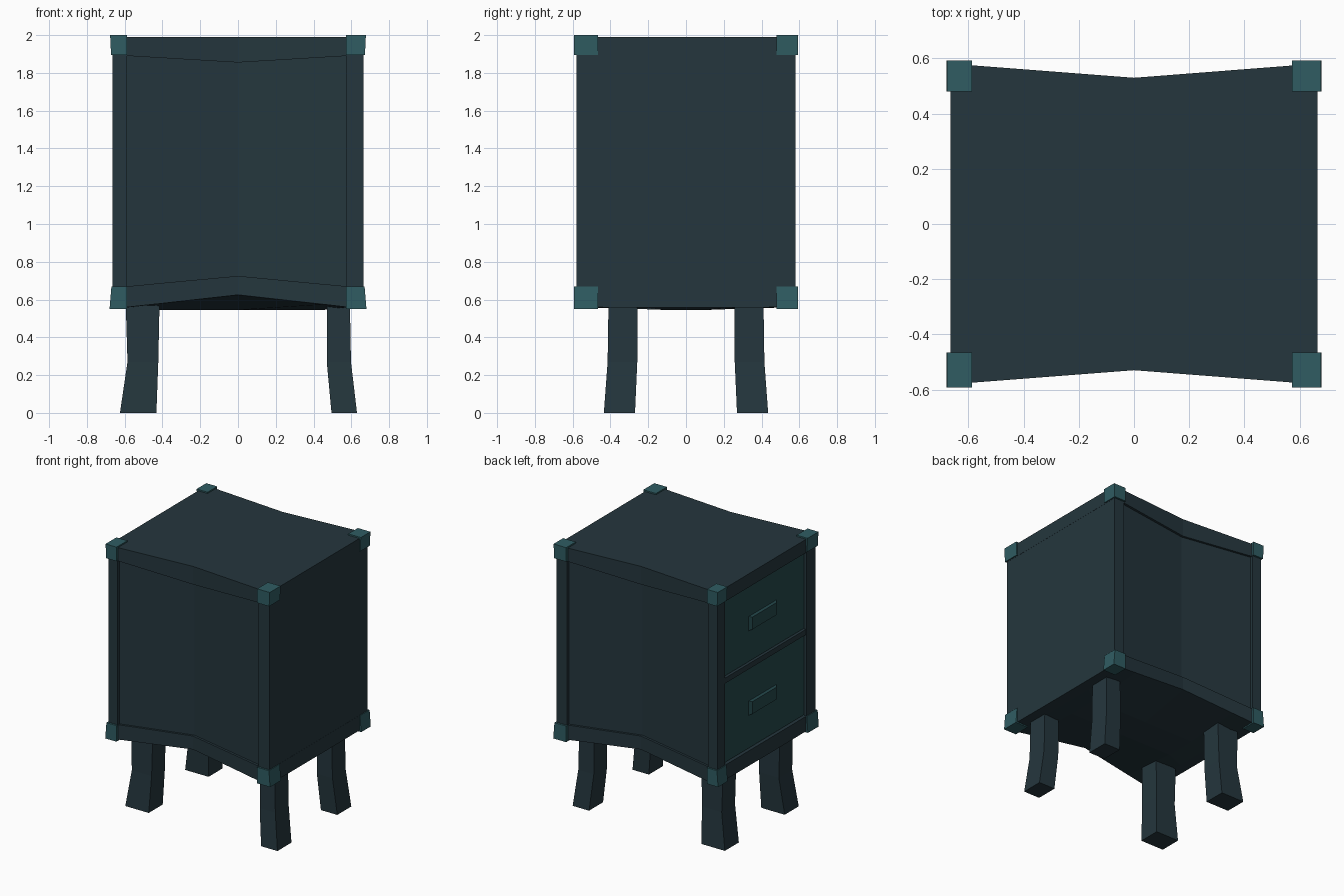
import bpy, bmesh

if "Cube" in bpy.data.objects:
    bpy.data.objects.remove(bpy.data.objects["Cube"])


def material(name, rgb):
    m = bpy.data.materials.new(name)
    m.diffuse_color = (*rgb, 1)
    m.use_nodes = True
    m.node_tree.nodes["Principled BSDF"].inputs["Base Color"].default_value = m.diffuse_color
    return m


WOOD = material("dark slate wood", (0.018, 0.037, 0.047))
DRAWER = material("deep teal drawer", (0.018, 0.066, 0.072))
METAL = material("teal corner cap", (0.029, 0.108, 0.123))


def loft(name, rings, mat):
    """Skin a list of equal-length point rings and cap both ends."""
    bm = bmesh.new()
    vs = [[bm.verts.new(p) for p in r] for r in rings]
    n = len(rings[0])
    for a, b in zip(vs, vs[1:]):
        for i in range(n):
            j = (i + 1) % n
            bm.faces.new((a[i], a[j], b[j], b[i]))
    bm.faces.new(vs[0])
    bm.faces.new(vs[-1])
    bmesh.ops.recalc_face_normals(bm, faces=bm.faces)
    me = bpy.data.meshes.new(name)
    bm.to_mesh(me)
    bm.free()
    me.materials.append(mat)
    ob = bpy.data.objects.new(name, me)
    bpy.context.collection.objects.link(ob)
    return ob


def rect(x0, x1, y0, y1, z):
    return [(x0, y0, z), (x1, y0, z), (x1, y1, z), (x0, y1, z)]


def box(name, x0, x1, y0, y1, z0, z1, mat):
    return loft(name, [rect(x0, x1, y0, y1, z0), rect(x0, x1, y0, y1, z1)], mat)


def slab(name, stations, mat):
    """Pinched slab along x: station = x, half depth, edge bottom, top, belly z, belly half depth."""
    rings = [[(x, -d, zb), (x, -d, zt), (x, d, zt), (x, d, zb), (x, bd, bz), (x, -bd, bz)]
             for x, d, zb, zt, bz, bd in stations]
    return loft(name, rings, mat)


# Top board with a pinched waist and a lower edge that dips in the middle
slab("top_board", [(x, d, z, 1.99, z, 0.2) for x, d, z in
     ((-0.665, 0.58, 1.89), (-0.585, 0.575, 1.89), (0, 0.53, 1.855),
      (0.58, 0.575, 1.89), (0.665, 0.58, 1.89))], WOOD)

# Base board with an arched apron front and back and a low belly underneath
slab("base_board", [(-0.665, 0.58, 0.56, 0.67, 0.558, 0.2),
                    (-0.585, 0.575, 0.56, 0.67, 0.556, 0.2),
                    (-0.42, 0.562, 0.578, 0.686, 0.546, 0.12),
                    (0, 0.53, 0.625, 0.725, 0.545, 0.12),
                    (0.46, 0.565, 0.574, 0.681, 0.546, 0.12),
                    (0.58, 0.575, 0.56, 0.67, 0.556, 0.2),
                    (0.665, 0.58, 0.56, 0.67, 0.558, 0.2)], WOOD)

# Carcass with recessed, pinched front and back panels
slab("carcass", [(x, d, 0.64, 1.92, 0.64, 0.2) for x, d in
     ((-0.635, 0.56), (-0.585, 0.558), (0, 0.513), (0.6, 0.558))], WOOD)

# Plain right side and the posts beside the drawers
box("right_side", 0.575, 0.664, -0.579, 0.579, 0.65, 1.91, WOOD)
box("drawer_post_back", -0.664, -0.587, 0.49, 0.579, 0.65, 1.91, WOOD)
box("drawer_post_front", -0.664, -0.587, -0.579, -0.47, 0.65, 1.91, WOOD)
box("drawer_rail", -0.66, -0.6, -0.48, 0.5, 1.275, 1.315, WOOD)

# Drawers with bevelled handles on the left side
for label, z0, z1 in (("lower", 0.675, 1.27), ("upper", 1.32, 1.885)):
    box(label + "_drawer", -0.645, -0.6, -0.467, 0.487, z0, z1, DRAWER)
    zc = (z0 + z1) / 2
    outline = lambda x, g: [(x, -0.15 + g, zc - 0.055 + g * .3), (x, 0.19 - g, zc - 0.055 + g * .3),
                            (x, 0.19 - g, zc + 0.055 - g * .3), (x, -0.15 + g, zc + 0.055 - g * .3)]
    loft(label + "_handle", [outline(-0.64, 0), outline(-0.662, 0.03)], DRAWER)

# Corner caps, slightly flared at the outer ends
for sx in (-1, 1):
    for sy in (-1, 1):
        for label, z0, z1, f0, f1 in (("base", 0.55, 0.67, 0.68, 0.67), ("top", 1.895, 2.0, 0.672, 0.677)):
            xi = 0.587 if sx < 0 else 0.573
            yi = 0.48 if sy > 0 else 0.465
            name = f"{label}_cap_{'left' if sx < 0 else 'right'}_{'front' if sy < 0 else 'back'}"
            loft(name, [rect(sx * xi, sx * f, sy * yi, sy * 0.593, z)
                        for f, z in ((f0, z0), (f1, z1))], METAL)

# Splayed legs: straight above a knee, kicked outwards below it
for side, xs in (("left", ((-0.625, -0.432), (-0.585, -0.422), (-0.595, -0.415))),
                 ("right", ((0.495, 0.63), (0.47, 0.598), (0.47, 0.592)))):
    for end, s in (("front", -1), ("back", 1)):
        ys = ((0.27, 0.435), (0.258, 0.415), (0.257, 0.41))
        loft(f"{end}_{side}_leg", [rect(x0, x1, s * y0, s * y1, z) for (x0, x1), (y0, y1), z in
                                   zip(xs, ys, (0, 0.27, 0.6))], WOOD)
